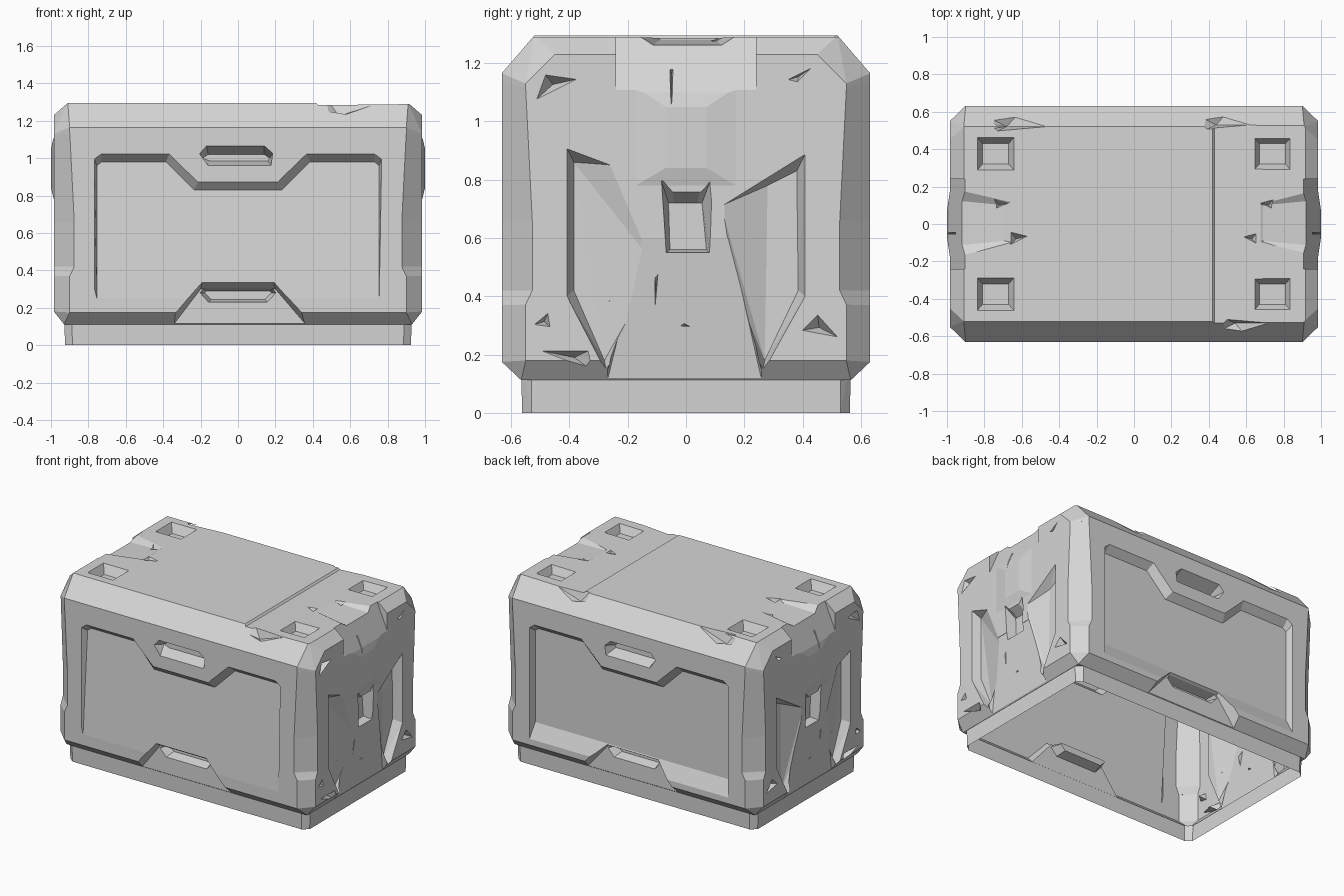
import bpy, bmesh

if "Cube" in bpy.data.objects:
    bpy.data.objects.remove(bpy.data.objects["Cube"])

grey = bpy.data.materials.new("stone_grey")
grey.diffuse_color = (0.67, 0.67, 0.67, 1)
grey.use_nodes = True
grey.node_tree.nodes["Principled BSDF"].inputs["Base Color"].default_value = grey.diffuse_color


def make_object(name, bm):
    bmesh.ops.recalc_face_normals(bm, faces=bm.faces)
    me = bpy.data.meshes.new(name)
    bm.to_mesh(me)
    bm.free()
    ob = bpy.data.objects.new(name, me)
    bpy.context.collection.objects.link(ob)
    return ob


def hull(name, pts):
    bm = bmesh.new()
    for p in pts:
        bm.verts.new(p)
    r = bmesh.ops.convex_hull(bm, input=bm.verts)
    junk = {v for v in r["geom_interior"] + r["geom_unused"] if isinstance(v, bmesh.types.BMVert)}
    bmesh.ops.delete(bm, geom=list(junk), context='VERTS')
    bmesh.ops.dissolve_limit(bm, angle_limit=0.01, verts=bm.verts, edges=bm.edges)
    return make_object(name, bm)


def loft(name, outer, inner):
    bm = bmesh.new()
    a = [bm.verts.new(p) for p in outer]
    b = [bm.verts.new(p) for p in inner]
    bm.faces.new(a)
    bm.faces.new(b)
    n = len(a)
    for i in range(n):
        bm.faces.new((a[i], a[(i + 1) % n], b[(i + 1) % n], b[i]))
    return make_object(name, bm)


def both(x, y, z):
    return [(sx * x, sy * y, z) for sx in (-1, 1) for sy in (-1, 1)]


helpers = []


def apply_to_body(ob, op='DIFFERENCE'):
    m = crate.modifiers.new(ob.name, 'BOOLEAN')
    m.operation, m.solver, m.object = op, 'EXACT', ob
    helpers.append(ob)


# Chamfered crate shell
crate = hull("crate_shell",
             both(0.90, 0.632, 0.175) + both(0.90, 0.632, 1.165)
             + both(0.985, 0.55, 0.18) + both(0.985, 0.55, 1.13)
             + both(0.985, 0.45, 1.23) + both(0.91, 0.52, 1.295)
             + both(0.93, 0.565, 0.112))

# Plinth under the shell
plinth = hull("plinth", both(0.93, 0.53, 0.2) + both(0.89, 0.567, 0.2)
              + both(0.925, 0.53, 0) + both(0.885, 0.562, 0))
apply_to_body(plinth, 'UNION')

# Low bulge on each end wall
for s in (-1, 1):
    pts = [(s * 0.975, y, z) for y in (-0.24, 0.24) for z in (0.74, 1.16)]
    pts += [(s * 1.0, y, z) for y in (-0.07, 0.07) for z in (0.84, 1.05)]
    apply_to_body(hull("end_bulge", pts), 'UNION')

# Pinched waist on the corner posts
for sx in (-1, 1):
    for sy in (-1, 1):
        pts = [(x, y, z) for x, y in ((0.88, 0.650), (1.005, 0.532), (1.03, 0.68)) for z in (0.37, 1.13)]
        pts += [(x, y, z) for x, y in ((0.862, 0.645), (0.998, 0.515)) for z in (0.42, 0.66)]
        apply_to_body(hull("waist_cutter", [(sx * x, sy * y, z) for x, y, z in pts]))

# Long wall outlines in (x, z)
panel_out = [(-0.77, 0.20), (-0.77, 1.0), (-0.73, 1.03), (-0.365, 1.03), (-0.21, 0.88),
             (0.21, 0.88), (0.365, 1.03), (0.73, 1.03), (0.77, 1.0), (0.77, 0.20)]
panel_in = [(-0.755, 0.20), (-0.755, 0.96), (-0.73, 0.98), (-0.385, 0.98), (-0.235, 0.83),
            (0.235, 0.83), (0.385, 0.98), (0.73, 0.98), (0.755, 0.96), (0.755, 0.20)]
notch_out = [(-0.41, 0.09), (-0.19, 0.35), (0.19, 0.35), (0.43, 0.09)]
notch_in = [(-0.36, 0.09), (-0.20, 0.30), (0.20, 0.30), (0.38, 0.09)]
low_out = [(-0.21, 0.28), (-0.19, 0.305), (0.19, 0.305), (0.21, 0.28), (0.16, 0.225), (-0.16, 0.225)]
low_in = [(-0.18, 0.28), (-0.17, 0.29), (0.17, 0.29), (0.18, 0.28), (0.145, 0.245), (-0.145, 0.245)]
grip_out = [(-0.21, 1.03), (-0.17, 1.075), (0.14, 1.075), (0.19, 1.03), (0.18, 0.955), (-0.16, 0.955)]
grip_in = [(-0.19, 1.0), (-0.16, 1.02), (0.14, 1.02), (0.17, 1.0), (0.16, 0.985), (-0.15, 0.985)]

for s in (-1, 1):
    def wall(pts, y):
        return [(x, s * y, z) for x, z in pts]
    # Sunken panel: fades out downward in front, sloped sill at the back
    if s < 0:
        inner = [(x, s * (0.63 - 0.05 * (z - 0.28) / 0.7), z) for x, z in panel_in]
    else:
        inner = wall([(x, max(z, 0.32)) for x, z in panel_in], 0.585)
    apply_to_body(loft("panel_cutter", wall(panel_out, 0.64), inner))
    # Raised foot notch with a grip pocket, and upper grip pocket
    apply_to_body(loft("notch_cutter", wall(notch_out, 0.65), wall(notch_in, 0.569)))
    apply_to_body(loft("lower_grip_cutter", wall(low_out, 0.59), wall(low_in, 0.50)))
    apply_to_body(loft("upper_grip_cutter", wall(grip_out, 0.65), wall(grip_in, 0.545)))

# End walls
for s in (-1, 1):
    def end(pts, x):
        return [(s * x, y, z) for y, z in pts]
    # Central bay leaning inward toward the plinth
    apply_to_body(hull("bay_cutter", end([(-0.27, 0.09), (0.26, 0.09), (-0.12, 0.62), (0.12, 0.62)], 1.05)
                       + end([(-0.27, 0.145), (0.26, 0.145)], 0.957)
                       + end([(-0.27, 0.11), (0.26, 0.11)], 0.935)
                       + end([(-0.15, 0.6), (0.15, 0.6)], 0.983)))
    # Tall wedge-shaped dents on either side
    apply_to_body(hull("wedge_cutter",
                       end([(0.41, 0.89), (0.12, 0.71), (0.16, 0.45), (0.26, 0.13), (0.41, 0.40)], 0.99)
                       + end([(0.38, 0.83), (0.28, 0.78), (0.385, 0.42), (0.27, 0.18)], 0.925)))
    apply_to_body(hull("wedge_cutter",
                       end([(-0.41, 0.91), (-0.25, 0.85), (-0.10, 0.50), (-0.27, 0.13), (-0.41, 0.40)], 0.99)
                       + end([(-0.385, 0.86), (-0.385, 0.42), (-0.28, 0.18)], 0.93)))
    # Centre socket with a horned rim
    apply_to_body(loft("socket_cutter",
                       end([(-0.08, 0.54), (-0.10, 0.84), (-0.05, 0.785), (0.05, 0.785),
                            (0.10, 0.84), (0.09, 0.54)], 1.03),
                       end([(-0.055, 0.56), (-0.06, 0.72), (-0.04, 0.72), (0.04, 0.72),
                            (0.055, 0.72), (0.07, 0.56)], 0.92)))
    # Worn, steeper top edge
    apply_to_body(hull("edge_cutter", [(s * x, y, z) for y in (-0.24, 0.24) for x, z in
                                       ((0.898, 1.31), (0.997, 1.08), (1.05, 1.08), (1.05, 1.31))]))
    # Chips as (y, z) triangles around a deeper point
    chips = [[(-0.53, 1.06), (-0.49, 1.17), (-0.35, 1.15)], [(0.34, 1.14), (0.44, 1.19), (0.38, 1.13)],
             [(-0.07, 1.22), (-0.03, 1.22), (-0.05, 1.05)], [(-0.07, 0.29), (-0.02, 0.33), (0.08, 0.28)],
             [(-0.53, 0.30), (-0.47, 0.35), (-0.46, 0.29)], [(0.38, 0.28), (0.45, 0.35), (0.54, 0.25)],
             [(-0.53, 0.22), (-0.32, 0.22), (-0.30, 0.13)], [(-0.11, 0.50), (-0.09, 0.52), (-0.11, 0.26)],
             [(-0.33, 0.34), (-0.22, 0.45), (-0.24, 0.36)]]
    for c in chips:
        mid = [(sum(p[0] for p in c) / 3, sum(p[1] for p in c) / 3)]
        apply_to_body(hull("chip_cutter", end(c, 1.0) + end(mid, 0.94)))

# Slightly lowered deck at the right end of the lid
apply_to_body(hull("deck_cutter",
                   [(x, y, 1.31) for x in (0.405, 1.0) for y in (-0.6, 0.6)]
                   + [(0.43, y, 1.283) for y in (-0.6, 0.6)] + [(1.0, y, 1.29) for y in (-0.6, 0.6)]))

# Lid corner sockets
for sx in (-1, 1):
    for sy in (-1, 1):
        def rect(w, d, z):
            return [(sx * 0.74 + a * w, sy * 0.375 + b * d, z) for a, b in ((-1, -1), (1, -1), (1, 1), (-1, 1))]
        apply_to_body(loft("lid_socket_cutter", rect(0.105, 0.095, 1.31), rect(0.07, 0.055, 1.235)))

# Worn channel and scratches running off the lid ends
for s in (-1, 1):
    apply_to_body(hull("channel_cutter",
                       [(s * 0.65, y, 1.298) for y in (-0.10, 0.12)]
                       + [(s * 1.0, y, 1.31) for y in (-0.21, 0.22)]
                       + [(s * 0.69, y, 1.28) for y in (-0.09, 0.10)]
                       + [(s * 1.0, y, 1.255) for y in (-0.12, 0.13)]))
    for y, x0 in ((-0.08, 0.55), (0.10, 0.64)):
        apply_to_body(hull("scratch_cutter",
                           [(s * x0, y + 0.02, 1.31), (s * (x0 + 0.12), y - 0.04, 1.31),
                            (s * (x0 + 0.12), y + 0.05, 1.31), (s * (x0 + 0.08), y, 1.255)]))

# Gouges along the long lid edges
for x, y in ((0.60, -0.57), (0.50, 0.57), (-0.62, 0.56)):
    apply_to_body(hull("gouge_cutter", [(x - 0.14, y, 1.26), (x + 0.2, y * 0.93, 1.31),
                                        (x - 0.12, y * 0.88, 1.31), (x, y * 1.05, 1.24),
                                        (x - 0.06, y * 0.93, 1.225)]))

# Evaluate the carving, then open the underside
dg = bpy.context.evaluated_depsgraph_get()
mesh = bpy.data.meshes.new_from_object(crate.evaluated_get(dg))
crate.modifiers.clear()
crate.data = mesh
for ob in helpers:
    bpy.data.objects.remove(ob)
bm = bmesh.new()
bm.from_mesh(mesh)
under = [f for f in bm.faces if f.normal.z < -0.9 and f.calc_center_median().z < 0.005]
bmesh.ops.delete(bm, geom=under, context='FACES')
bm.to_mesh(mesh)
bm.free()
mesh.materials.clear()
mesh.materials.append(grey)
